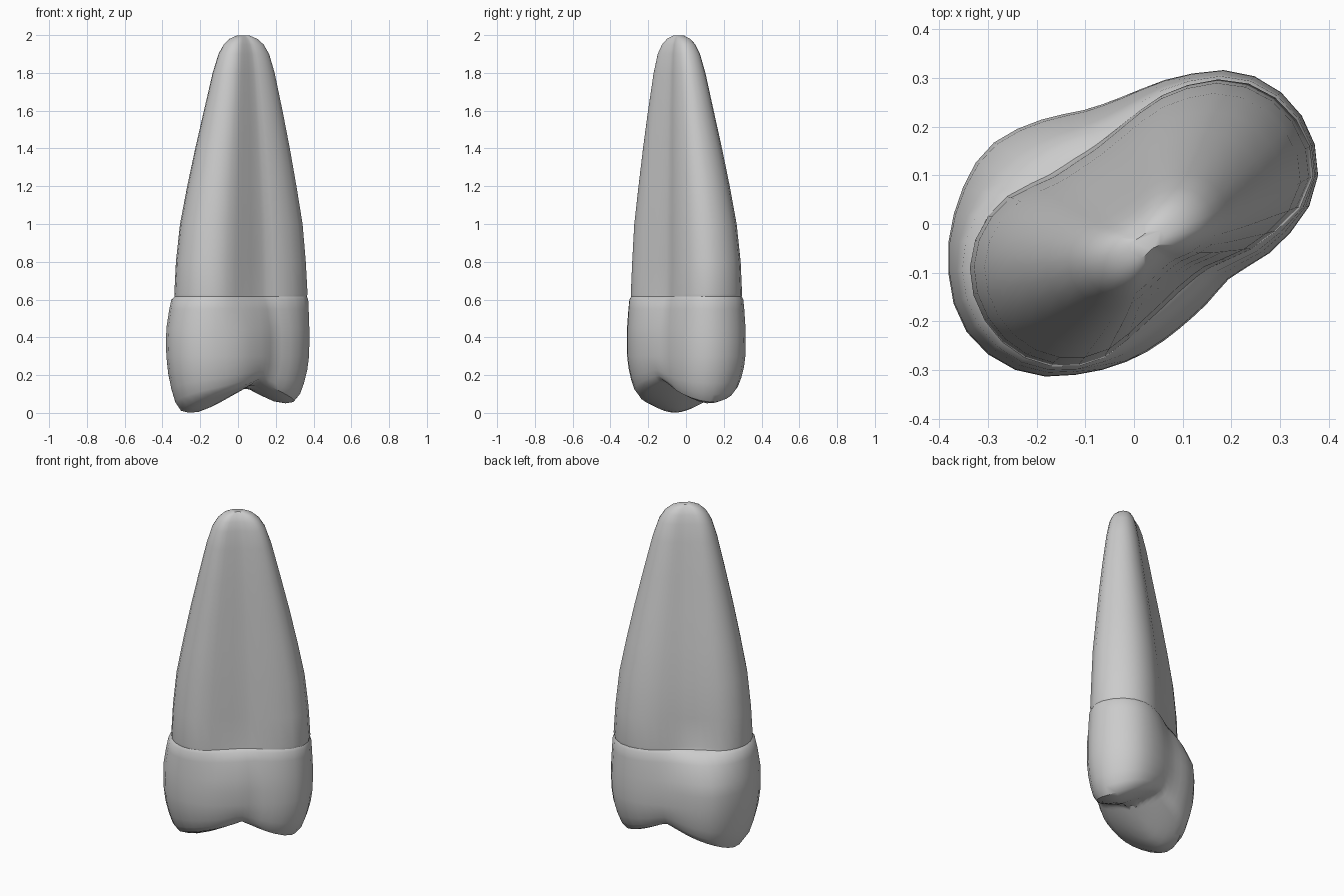
import bpy, bmesh, math
from mathutils import Vector, Matrix

cube = bpy.data.objects.get("Cube")
if cube:
    bpy.data.objects.remove(cube, do_unlink=True)

SEGMENTS = 40
TURN = Matrix.Rotation(math.radians(32.8), 3, 'Z')   # long axis of the section

# Section radii, one every 20 degrees from the long axis
ROOT = [.396, .367, .29, .215, .18, .178, .203, .285, .345,
        .365, .352, .30, .215, .175, .165, .185, .27, .375]
CROWN = [.41, .387, .318, .266, .255, .289, .339, .365, .392,
         .409, .382, .32, .27, .235, .222, .23, .305, .386]


def radius(table, turn):
    """Smooth closed interpolation of the radii; turn runs from 0 to 1."""
    n = len(table)
    i, t = divmod(turn * n, 1)
    a, b, c, d = (table[(int(i) + k) % n] for k in (-1, 0, 1, 2))
    return b + t / 2 * (c - a + t * (2*a - 5*b + 4*c - d + t * (3*(b - c) + d - a)))


def section(blend, scale, shift=0):
    """Outline between root (0) and crown (1), shifted along the short axis."""
    points = []
    for k in range(SEGMENTS):
        turn = k / SEGMENTS
        r = scale * ((1 - blend) * radius(ROOT, turn) + blend * radius(CROWN, turn))
        angle = math.tau * turn
        points.append(Vector((r * math.cos(angle), r * math.sin(angle) + shift, 0)))
    return points


def biting_height(p):
    """Two rounded cusps that meet in a sharp valley."""
    cusps = ((-.24, .085, 0), (.275, -.03, .05))
    return min(h + .6 * (math.hypot(p.x - u, p.y - v, .08) - .08) for u, v, h in cusps)


rings = []
# Root: height, scale, shift
for z, scale, shift in ((1.997, .1, -.047), (1.98, .21, -.047), (1.95, .3, -.047),
                        (1.9, .38, -.046), (1.8, .465, -.042), (1.6, .59, -.034),
                        (1.4, .71, -.024), (1.2, .82, -.014), (1, .92, -.006),
                        (.8, .975, 0), (.63, 1, 0)):
    rings.append([p + Vector((0, 0, z)) for p in section(0, scale, shift)])
seam_index = len(rings)
# Crown wall: height, blend, scale
for z, blend, scale in ((.615, .05, .99), (.60, .35, 1), (.55, .6, 1), (.45, .95, 1),
                        (.38, 1, 1), (.3, 1, .995)):
    rings.append([p + Vector((0, 0, z)) for p in section(blend, scale)])
# Biting surface: scale, share of the cusp height
for scale, share in ((.97, .35), (.925, .65), (.87, .88), (.79, 1), (.68, 1),
                     (.55, 1), (.4, 1), (.25, 1), (.1, 1)):
    ring = section(1, scale)
    for p in ring:
        p.z = .3 * (1 - share) + biting_height(p) * share
    rings.append(ring)

# Loft the rings and close both ends
bm = bmesh.new()
loops = [[bm.verts.new(TURN @ p) for p in ring] for ring in rings]
for upper, lower in zip(loops, loops[1:]):
    for k in range(SEGMENTS):
        j = (k + 1) % SEGMENTS
        bm.faces.new((upper[k], lower[k], lower[j], upper[j]))
bm.faces.new(loops[0])
bm.faces.new(list(reversed(loops[-1])))
bmesh.ops.recalc_face_normals(bm, faces=bm.faces)

# Crisp line where root and crown meet
seam = set(loops[seam_index])
for edge in bm.edges:
    if edge.verts[0] in seam and edge.verts[1] in seam:
        edge.smooth = False

mesh = bpy.data.meshes.new("tooth")
bm.to_mesh(mesh)
bm.free()
tooth = bpy.data.objects.new("tooth", mesh)
bpy.context.collection.objects.link(tooth)

grey = bpy.data.materials.new("pale grey")
grey.use_nodes = True
colour = (.6, .6, .6, 1)
grey.diffuse_color = colour
grey.node_tree.nodes["Principled BSDF"].inputs["Base Color"].default_value = colour
mesh.materials.append(grey)

bpy.context.view_layer.objects.active = tooth
tooth.select_set(True)
bpy.ops.object.shade_smooth_by_angle(angle=math.radians(40))
